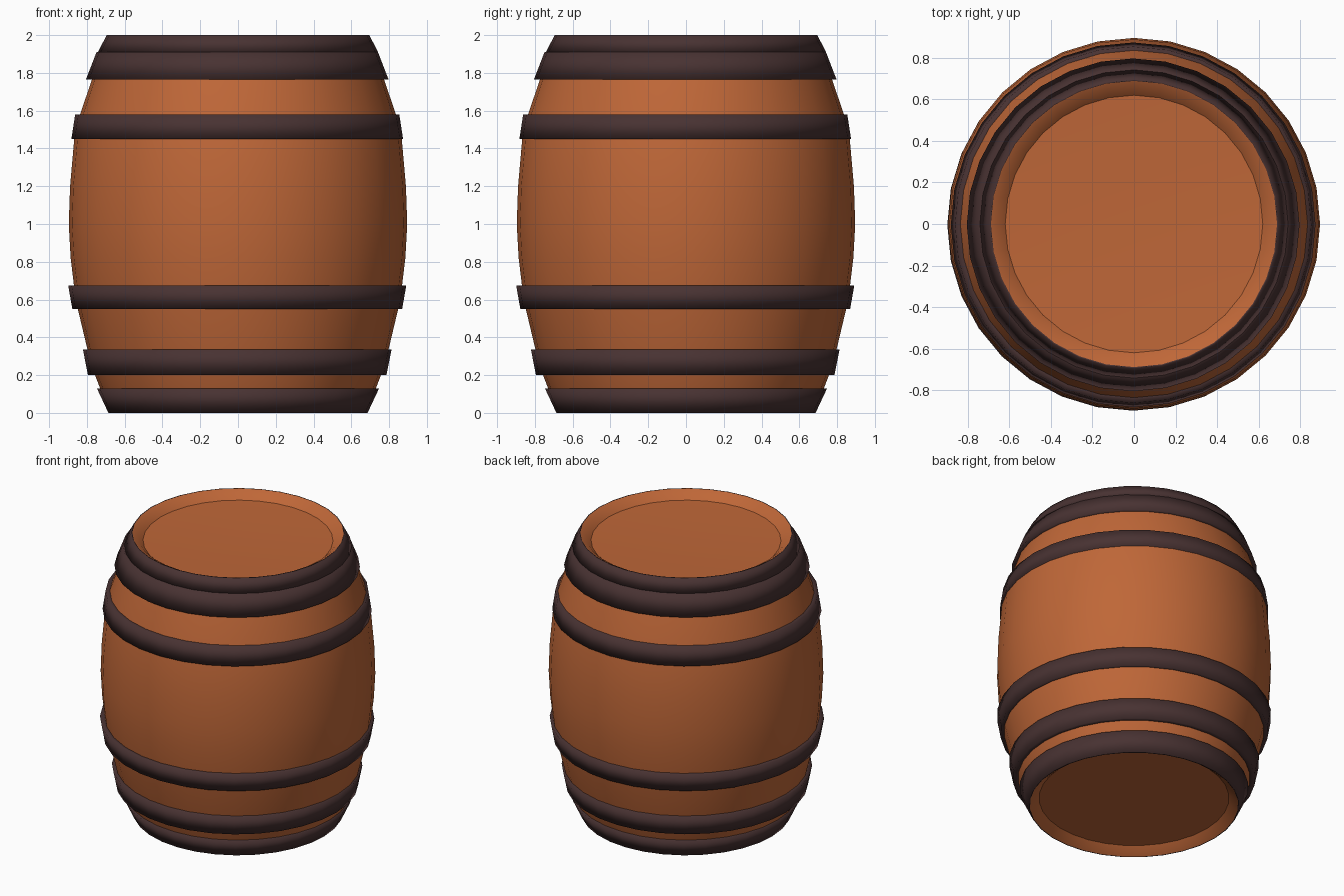
import bpy, math

if "Cube" in bpy.data.objects:
    bpy.data.objects.remove(bpy.data.objects["Cube"])

SIDES = 32


def material(name, rgb):
    m = bpy.data.materials.new(name)
    m.diffuse_color = (*rgb, 1)
    m.use_nodes = True
    m.node_tree.nodes["Principled BSDF"].inputs["Base Color"].default_value = m.diffuse_color
    return m


WOOD = material("orange_wood", (0.52, 0.135, 0.039))
IRON = material("dark_iron", (0.065, 0.032, 0.032))


def lathe(name, profile, mat, closed=False, offset=0.0):
    """Spin an (r, z) profile round z; r = 0 points become poles."""
    verts, rings, faces = [], [], []
    for r, z in profile:
        start = len(verts)
        if r == 0:
            verts.append((offset, offset, z))
            rings.append([start] * SIDES)
        else:
            for i in range(SIDES):
                a = 2 * math.pi * i / SIDES
                verts.append((r * math.cos(a) + offset, r * math.sin(a) + offset, z))
            rings.append(list(range(start, start + SIDES)))
    n = len(rings)
    for k in range(n if closed else n - 1):
        lo, hi = rings[k], rings[(k + 1) % n]
        for i in range(SIDES):
            j = (i + 1) % SIDES
            face = list(dict.fromkeys((lo[i], lo[j], hi[j], hi[i])))
            faces.append(face)
    me = bpy.data.meshes.new(name)
    me.from_pydata(verts, [], faces)
    me.materials.append(mat)
    ob = bpy.data.objects.new(name, me)
    bpy.context.collection.objects.link(ob)
    return ob


def smooth(ob, angle=None):
    bpy.ops.object.select_all(action='DESELECT')
    ob.select_set(True)
    bpy.context.view_layer.objects.active = ob
    if angle is None:
        bpy.ops.object.shade_smooth()
    else:
        bpy.ops.object.shade_smooth_by_angle(angle=math.radians(angle))


# Bulging wooden body with sloped rims and recessed heads
body = lathe("barrel_body", [
    (0, 0.05), (0.62, 0.05), (0.655, 0.018), (0.682, 0),
    (0.73, 0.13), (0.757, 0.2), (0.798, 0.34), (0.848, 0.55), (0.868, 0.67),
    (0.886, 0.82), (0.896, 1.0), (0.889, 1.2), (0.867, 1.45), (0.836, 1.58),
    (0.775, 1.76), (0.722, 1.91), (0.69, 2.0),
    (0.655, 1.982), (0.62, 1.948), (0, 1.925)], WOOD)
smooth(body, 35)

# Iron hoops: z bottom, z top, outer radius at bottom and at top
HOOPS = [
    ("bottom_hoop", 0.0, 0.13, 0.686, 0.747),
    ("lower_hoop", 0.20, 0.335, 0.790, 0.817),
    ("belly_lower_hoop", 0.55, 0.675, 0.873, 0.895),
    ("belly_upper_hoop", 1.45, 1.58, 0.878, 0.858),
    ("upper_hoop", 1.765, 1.91, 0.801, 0.745),
    ("top_hoop", 1.91, 2.0, 0.742, 0.695),
]
for name, z0, z1, r0, r1 in HOOPS:
    # the end hoops taper to the rim edge; the others are sunk into the wood
    i0 = r0 - (0.006 if z0 == 0 else 0.05)
    i1 = r1 - (0.006 if z1 == 2 else 0.05)
    hoop = lathe(name, [(r0, z0), (r1, z1), (i1, z1), (i0, z0)], IRON,
                 closed=True, offset=-0.004 if 0 < z0 < 1.9 else 0)
    smooth(hoop)
